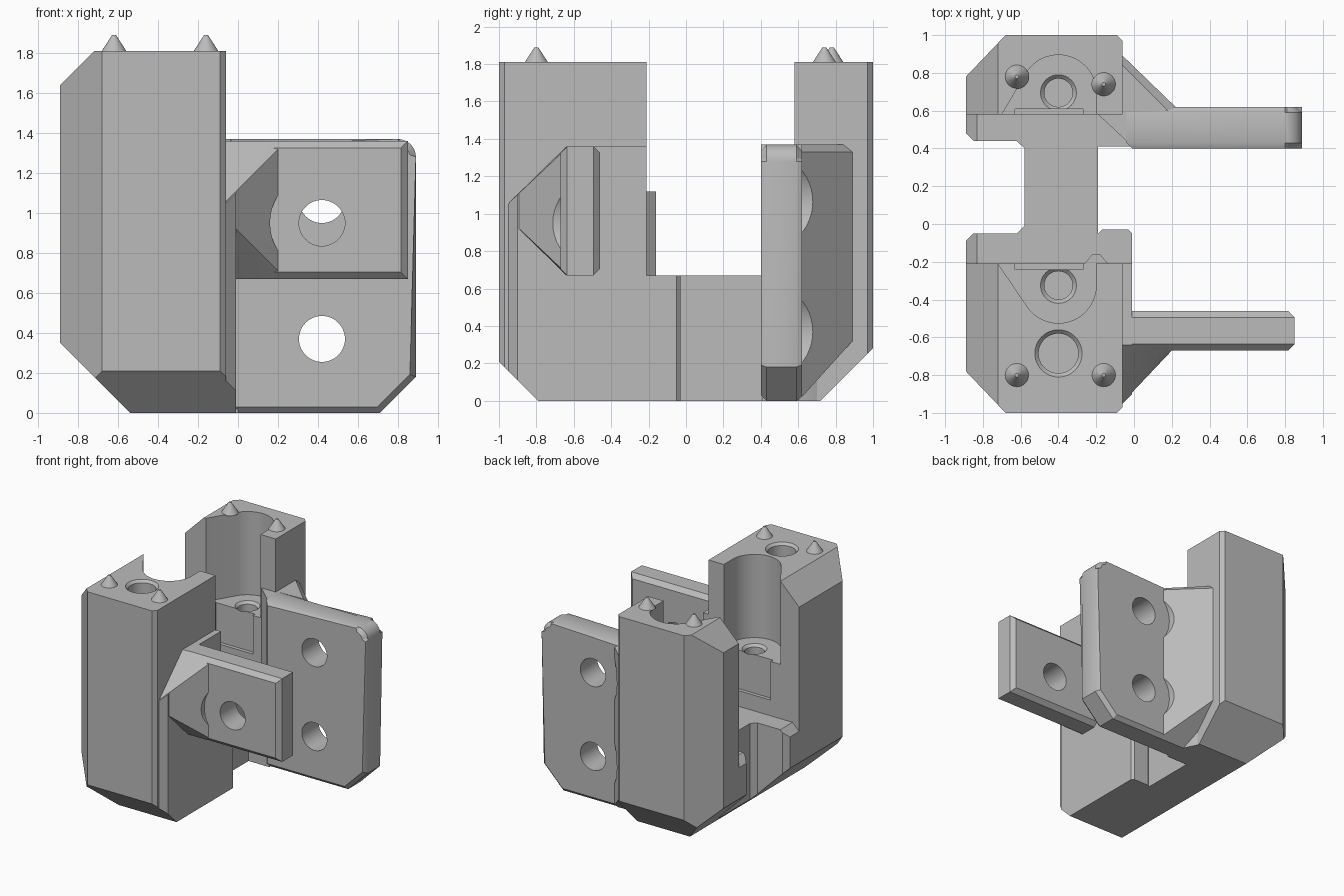
import bpy, bmesh, math
from mathutils import Vector

cube = bpy.data.objects.get("Cube")
if cube:
    bpy.data.objects.remove(cube, do_unlink=True)

grey = bpy.data.materials.new("plain_grey")
grey.use_nodes = True
grey.diffuse_color = (0.5, 0.5, 0.5, 1)
grey.node_tree.nodes["Principled BSDF"].inputs["Base Color"].default_value = (0.5, 0.5, 0.5, 1)


def finish(name, bm):
    bmesh.ops.recalc_face_normals(bm, faces=bm.faces)
    mesh = bpy.data.meshes.new(name)
    bm.to_mesh(mesh)
    bm.free()
    mesh.materials.append(grey)
    ob = bpy.data.objects.new(name, mesh)
    bpy.context.collection.objects.link(ob)
    return ob


def prism(name, pts, axis, lo, hi, bevel=0, planes=()):
    """Extrude an outline along an axis, bevel its rims, then chop by planes."""
    bm = bmesh.new()
    place = {"x": lambda a, b, t: (t, a, b), "y": lambda a, b, t: (a, t, b),
             "z": lambda a, b, t: (a, b, t)}[axis]
    rings = [[bm.verts.new(place(a, b, t)) for a, b in pts] for t in (lo, hi)]
    caps = [bm.faces.new(r) for r in rings]
    n = len(pts)
    for i in range(n):
        j = (i + 1) % n
        bm.faces.new((rings[0][i], rings[0][j], rings[1][j], rings[1][i]))
    if bevel:
        rim = [e for f in caps for e in f.edges]
        bmesh.ops.bevel(bm, geom=rim, offset=bevel, segments=1, affect="EDGES")
    for co, no in planes:
        cut = bmesh.ops.bisect_plane(bm, geom=bm.verts[:] + bm.edges[:] + bm.faces[:],
                                     plane_co=co, plane_no=no, clear_outer=True)
        edges = [e for e in cut["geom_cut"] if isinstance(e, bmesh.types.BMEdge)]
        bmesh.ops.holes_fill(bm, edges=edges)
    return finish(name, bm)


def rect(a0, b0, a1, b1):
    return [(a0, b0), (a1, b0), (a1, b1), (a0, b1)]


def hull(name, pts):
    bm = bmesh.new()
    for p in pts:
        bm.verts.new(p)
    bmesh.ops.convex_hull(bm, input=bm.verts[:])
    bmesh.ops.dissolve_limit(bm, angle_limit=0.01, verts=bm.verts[:], edges=bm.edges[:])
    return finish(name, bm)


def cone(name, r0, r1, start, end):
    bm = bmesh.new()
    a, b = Vector(start), Vector(end)
    bmesh.ops.create_cone(bm, cap_ends=True, segments=48, radius1=r0, radius2=r1, depth=(b - a).length)
    spin = Vector((0, 0, 1)).rotation_difference(b - a).to_matrix()
    bmesh.ops.rotate(bm, verts=bm.verts, matrix=spin)
    bmesh.ops.translate(bm, verts=bm.verts, vec=(a + b) / 2)
    return finish(name, bm)


def subtract(ob, *cutters):
    for c in cutters:
        mod = ob.modifiers.new("cut", "BOOLEAN")
        mod.operation, mod.solver, mod.object = "DIFFERENCE", "EXACT", c
    deps = bpy.context.evaluated_depsgraph_get()
    ob.modifiers.clear
    mesh = bpy.data.meshes.new_from_object(ob.evaluated_get(deps))
    ob.modifiers.clear()
    ob.data = mesh
    for c in cutters:
        bpy.data.objects.remove(c, do_unlink=True)


def blind_hole(x, y, z, r, depth):
    return [cone("bore", r, r, (x, y, z - depth), (x, y, z + 0.02)),
            cone("rim", r, r + 0.04, (x, y, z - 0.02), (x, y, z + 0.02))]


TOP, FLOOR, BASE = 1.81, 1.12, 0.67
LEFT_FOOT = ((-0.89, 0, 0.35), (-1, 0, -1))

# Two towers with chamfered corners, each with a rounded pocket facing inwards
for name, s, inner, outer, foot, px in (("front_tower", -1, -0.21, 1.0, 0.21, -0.72),
                                        ("back_tower", 1, 0.58, 1.0, 0.28, -0.70)):
    y = s * outer
    outline = [(-0.89, inner), (-0.89, y - s * 0.22), (-0.68, y), (-0.09, y),
               (-0.06, y - s * 0.03), (-0.06, inner)]
    tower = prism(name, outline, "z", 0, TOP, planes=(
        LEFT_FOOT, ((-0.89, 0, 1.64), (-1, 0, 1)), ((0, y, foot), (0, s, -1))))
    cy = inner + s * 0.115
    arc = [math.radians(215 + 145 * i / 24) for i in range(25)]
    pocket = [(px, inner - s * 0.1), (px, inner)]
    pocket += [(-0.4 + 0.2 * math.cos(a), cy - s * 0.2 * math.sin(a)) for a in arc]
    pocket += [(-0.2, inner - s * 0.1)]
    cutters = [prism("pocket", pocket, "z", FLOOR, 2),
               prism("slot", rect(-0.63, inner - s * 0.05, -0.27, inner + s * 0.03), "z", 0.8, 1.2)]
    cutters += blind_hole(-0.4, cy, FLOOR, 0.075, 0.4)
    if s < 0:
        cutters += blind_hole(-0.4, -0.685, TOP, 0.105, 0.6)
    subtract(tower, *cutters)

# Base with a narrow waist between two feet
waist = [(-0.89, -0.4), (-0.89, -0.09), (-0.85, -0.05), (-0.62, -0.05), (-0.58, -0.01),
         (-0.58, 0.40), (-0.62, 0.44), (-0.85, 0.44), (-0.89, 0.48), (-0.89, 0.7),
         (-0.06, 0.7), (0, 0.58), (0, 0.41), (-0.19, 0.41), (-0.19, -0.05), (-0.17, -0.03),
         (-0.06, -0.03), (-0.06, -0.4)]
prism("base", waist, "z", 0, BASE, planes=(LEFT_FOOT, ((-0.83, 0, BASE), (-1, 0, 1))))
prism("pocket_rib", [(-0.27, -0.22), (-0.22, -0.16), (-0.18, -0.16), (-0.13, -0.22)],
      "z", 0.6, FLOOR)

# Thickened side of the front tower, with a chamfered outer edge
side = [(-0.95, 0.16), (-0.79, 0), (-0.03, 0), (-0.03, BASE), (-0.21, BASE), (-0.21, 1.36),
        (-0.64, 1.36), (-0.95, 1.05)]
prism("front_side", side, "x", -0.1, -0.01, planes=(
    ((-0.01, -0.9, 0), (1, -1, 0)), ((-0.01, -0.05, 0), (1, 1, 0))))

# Front arm, its gusset and the bolt hole
arm = prism("front_arm", rect(-0.12, 0.67, 0.85, 1.36), "y", -0.67, -0.46, 0.035)
subtract(arm, cone("bolt", 0.115, 0.115, (0.42, -0.8, 0.95), (0.42, -0.3, 0.95)))
gusset = hull("front_gusset", [
    (0.2, -0.67, 0.71), (0.2, -0.67, 1.32), (0.17, -0.64, 0.67), (0.17, -0.64, 1.36),
    (-0.06, -0.945, 0.97), (-0.06, -0.945, 1.06), (-0.06, -0.64, 0.67), (-0.06, -0.64, 1.36)])
subtract(gusset, cone("washer", 0.26, 0.26, (0.42, -0.67, 0.95), (0.42, -1.2, 0.95)))

# Back plate with a rounded top corner and a cut bottom corner
corner = [math.radians(90 * i / 8) for i in range(9)]
outline = [(-0.04, 0), (0.71, 0), (0.89, 0.18)]
outline += [(0.8 + 0.09 * math.cos(a), 1.28 + 0.09 * math.sin(a)) for a in corner]
outline += [(-0.04, 1.37)]
plate = prism("back_plate", outline, "y", 0.4, 0.62, 0.03)
gusset = hull("back_gusset", [
    (0.22, 0.62, 0.02), (0.22, 0.62, 1.33), (0.2, 0.6, 0), (0.18, 0.6, 1.37),
    (-0.07, 0.9, 0.33), (-0.07, 0.9, 1.33), (-0.07, 0.85, 1.37),
    (-0.07, 0.59, 0), (-0.07, 0.59, 1.37)])
heights = (0.37, 1.065)
subtract(plate, *[cone("bolt", 0.115, 0.115, (0.42, 0.3, z), (0.42, 0.8, z)) for z in heights])
subtract(gusset, *[cone("washer", 0.26, 0.26, (0.42, 0.62, z), (0.42, 1.2, z)) for z in heights])
prism("plate_root", [(-0.19, 0.58), (-0.03, 0.43), (-0.03, 0.6), (-0.07, 0.62), (-0.19, 0.62)],
      "z", 0.3, 1.37)

# Locating spikes on the tower tops
for i, (x, y) in enumerate(((-0.62, -0.8), (-0.16, -0.8), (-0.62, 0.78), (-0.16, 0.74))):
    cone(f"spike_{i + 1}", 0.065, 0.01, (x, y, TOP - 0.005), (x, y, 1.89))

for ob in bpy.context.scene.objects:
    if ob.type == "MESH":
        bpy.ops.object.select_all(action="DESELECT")
        ob.select_set(True)
        bpy.context.view_layer.objects.active = ob
        bpy.ops.object.shade_smooth_by_angle()
